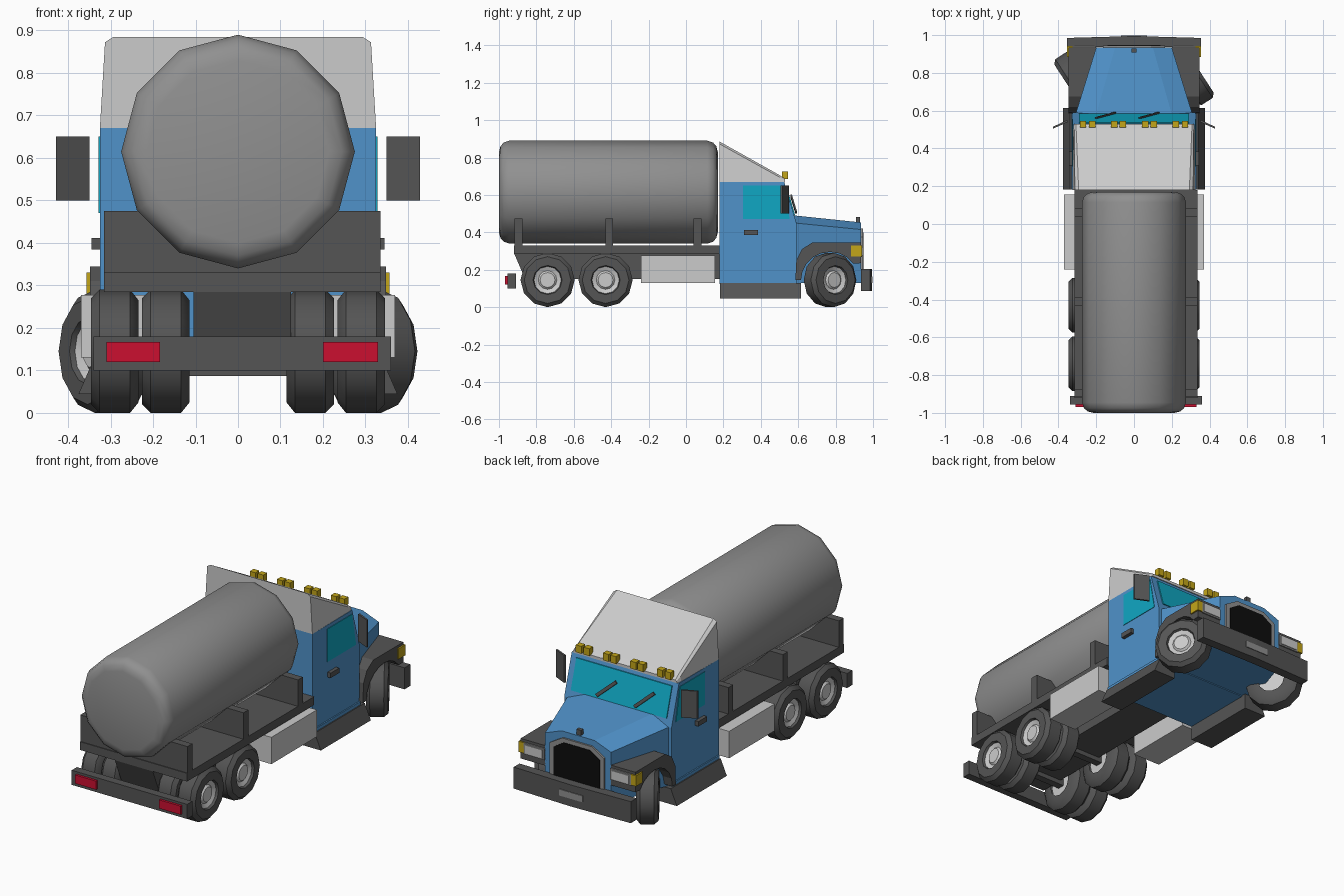
import bpy, bmesh, math
from mathutils import Vector, Matrix

if "Cube" in bpy.data.objects:
    bpy.data.objects.remove(bpy.data.objects["Cube"])


def material(name, r, g, b):
    m = bpy.data.materials.new(name)
    m.diffuse_color = (r, g, b, 1)
    m.use_nodes = True
    m.node_tree.nodes["Principled BSDF"].inputs["Base Color"].default_value = m.diffuse_color
    return m


BLUE = material("blue_paint", 0.08, 0.29, 0.59)
DARK = material("dark_grey", 0.09, 0.09, 0.09)
STEEL = material("steel", 0.28, 0.28, 0.28)
LIGHT = material("light_grey", 0.55, 0.55, 0.55)
GLASS = material("glass", 0.005, 0.39, 0.55)
AMBER = material("amber", 0.55, 0.38, 0.01)
RED = material("red", 0.6, 0.005, 0.03)
BLACK = material("black", 0.004, 0.004, 0.004)


def finish(name, bm, mat, smooth=None):
    bmesh.ops.recalc_face_normals(bm, faces=bm.faces)
    me = bpy.data.meshes.new(name)
    bm.to_mesh(me)
    bm.free()
    me.materials.append(mat)
    ob = bpy.data.objects.new(name, me)
    bpy.context.collection.objects.link(ob)
    if smooth:
        me.polygons.foreach_set("use_smooth", [True] * len(me.polygons))
        me.set_sharp_from_angle(angle=math.radians(smooth))
    return ob


def loft(name, sections, mat):
    """Skin closed 3D sections of equal point count and cap both ends."""
    bm = bmesh.new()
    rings = [[bm.verts.new(p) for p in s] for s in sections]
    n = len(rings[0])
    for a, b in zip(rings, rings[1:]):
        for i in range(n):
            j = (i + 1) % n
            bm.faces.new((a[i], a[j], b[j], b[i]))
    bm.faces.new(rings[0])
    bm.faces.new(rings[-1])
    return finish(name, bm, mat)


def prism_x(name, yz, x0, x1, mat):
    return loft(name, [[(x, y, z) for y, z in yz] for x in (x0, x1)], mat)


def prism_y(name, xz, y0, y1, mat):
    return loft(name, [[(x, y, z) for x, z in xz] for y in (y0, y1)], mat)


def box(name, x, y, z, mat):
    return prism_x(name, [(y[0], z[0]), (y[1], z[0]), (y[1], z[1]), (y[0], z[1])], x[0], x[1], mat)


def mirrored(half):
    """Complete a half outline (x > 0, bottom to top) across x = 0."""
    return half + [(-x, z) for x, z in reversed(half)]


def lathe(name, profile, mat, segments=12, smooth=40):
    """Revolve (axial, radius) points around the x axis."""
    bm = bmesh.new()
    vs = [bm.verts.new((a, 0, r)) for a, r in profile]
    es = [bm.edges.new(e) for e in zip(vs, vs[1:])]
    bmesh.ops.spin(bm, geom=vs + es, cent=(0, 0, 0), axis=(1, 0, 0),
                   angle=math.tau, steps=segments)
    bmesh.ops.remove_doubles(bm, verts=bm.verts, dist=1e-4)
    return finish(name, bm, mat, smooth)


# Tank with rounded ends, lying along y
tank = lathe("tank", [(-0.585, 0), (-0.585, 0.215), (-0.577, 0.245), (-0.56, 0.265), (-0.53, 0.275),
                      (0.53, 0.275), (0.56, 0.265), (0.577, 0.245), (0.585, 0.215), (0.585, 0)],
             STEEL)
tank.matrix_world = Matrix.Translation((0, -0.415, 0.615)) @ Matrix.Rotation(math.pi / 2, 4, 'Z')

# Deck, chassis with sloped tail, and tank cradles
box("deck", (-0.315, 0.335), (-0.92, 0.18), (0.285, 0.33), DARK)
prism_x("chassis", [(-0.92, 0.29), (-0.86, 0.15), (0.2, 0.15), (0.2, 0.29)], -0.105, 0.125, DARK)
for y in (-0.895, -0.41, 0.062):
    box("tank_cradle", (-0.315, 0.335), (y - 0.021, y + 0.021), (0.325, 0.475), DARK)

# Rear bumper and tail lamps
box("rear_bumper", (-0.34, 0.36), (-0.955, -0.91), (0.1, 0.18), DARK)
for x in ((-0.31, -0.183), (0.2, 0.33)):
    box("tail_lamp", x, (-0.968, -0.95), (0.12, 0.167), RED)


# Wheels
def wheel(name, pos, side, half, steer=0):
    h, r = half, 0.145
    m = Matrix.Translation(pos) @ Matrix.Rotation(steer, 4, 'Z') @ Matrix.Scale(side, 4, (1, 0, 0))
    tyre = lathe(name + "_tyre", [(-h, 0.07), (-h, 0.12), (-h + 0.02, r), (h - 0.02, r),
                                  (h, 0.125), (h, 0.078), (h - 0.02, 0.07)], DARK)
    hub = lathe(name + "_hub", [(-h + 0.01, 0), (-h + 0.01, 0.073), (h - 0.012, 0.073),
                                (h - 0.022, 0.05), (h - 0.012, 0.04), (h - 0.012, 0)], LIGHT)
    for ob in (tyre, hub):
        ob.data.transform(m)
        if side < 0:
            ob.data.flip_normals()


for s in (-1, 1):
    for y in (-0.74, -0.43):
        wheel("rear_outer", (s * 0.29, y, 0.145), s, 0.056)
        wheel("rear_inner", (s * 0.17, y, 0.145), s, 0.056)
    wheel("front", (s * 0.308, 0.77, 0.145), s, 0.055, math.radians(33))
for y in (-0.74, -0.43):
    box("axle", (-0.26, 0.26), (y - 0.02, y + 0.02), (0.125, 0.165), DARK)

# Cab body and sloping grey roof
prism_x("cab", [(0.18, 0.125), (0.59, 0.125), (0.59, 0.45), (0.525, 0.67), (0.18, 0.67)],
        -0.325, 0.325, BLUE)
roof = [(0.18, [(0.325, 0.67), (0.313, 0.872), (0.293, 0.885)]),
        (0.5, [(0.322, 0.67), (0.316, 0.695), (0.306, 0.706)]),
        (0.53, [(0.318, 0.67), (0.314, 0.68), (0.306, 0.685)])]
loft("roof", [[(x, y, z) for x, z in mirrored(h)] for y, h in roof], LIGHT)

# Tapered hood
hood = [(0.58, [(0.31, 0.13), (0.31, 0.45), (0.2, 0.49)]),
        (0.935, [(0.2, 0.13), (0.2, 0.415), (0.1, 0.453)])]
loft("hood", [[(x, y, z) for x, z in mirrored(h)] for y, h in hood], BLUE)

# Grille, frame and hood ornament
prism_y("grille_frame", mirrored([(0.165, 0.19), (0.165, 0.375), (0.09, 0.42)]), 0.93, 0.945, STEEL)
prism_y("grille", mirrored([(0.14, 0.19), (0.14, 0.36), (0.08, 0.398)]), 0.93, 0.948, BLACK)
box("hood_ornament", (-0.014, 0.014), (0.908, 0.93), (0.445, 0.483), DARK)

# Windshield and wipers
prism_x("windshield", [(0.57, 0.49), (0.584, 0.49), (0.537, 0.65), (0.52, 0.65)], -0.29, 0.29, GLASS)
for x in (-0.1, 0.13):
    a, b = Vector((x, 0.585, 0.505)), Vector((x - 0.1, 0.558, 0.595))
    o = Vector((0.006, 0, 0.006))
    f = Vector((0, 0.008, 0.002))
    loft("wiper", [[p - o, p + o, p + o + f, p - o + f] for p in (a, b)], DARK)

# Roof marker lights, in four pairs
for x in (-0.27, -0.222, -0.105, -0.06, 0.06, 0.105, 0.222, 0.27):
    box("marker_light", (x - 0.017, x + 0.017), (0.512, 0.545), (0.685, 0.725), AMBER)

# Front bumper and plate
loft("front_bumper", [[(x, y0, 0.087), (x, y1, 0.087), (x, y1, 0.205), (x, y0, 0.205)]
                      for x, y0, y1 in ((-0.355, 0.935, 0.985), (0, 0.94, 0.995), (0.355, 0.935, 0.985))],
     DARK)
box("plate", (-0.07, 0.07), (0.98, 0.998), (0.13, 0.165), STEEL)

# Parts repeated on both sides
arch = [(0.77 + 0.155 * math.cos(t), 0.145 + 0.15 * math.sin(t))
        for t in (math.radians(180 - 18 * i) for i in range(9))]
fender = [(0.585, 0.145), (0.59, 0.25), (0.62, 0.31), (0.675, 0.345), (0.935, 0.345), (0.935, 0.235)]
for s in (-1, 1):
    prism_x("fender", fender + arch[::-1], s * 0.19, s * 0.348, DARK)
    box("headlight", (s * 0.2, s * 0.325), (0.9, 0.942), (0.268, 0.33), STEEL)
    box("headlight_lens", (s * 0.21, s * 0.315), (0.93, 0.946), (0.276, 0.322), LIGHT)
    box("turn_signal", (s * 0.322, s * 0.356), (0.883, 0.942), (0.272, 0.33), AMBER)
    prism_x("side_window", [(0.305, 0.47), (0.555, 0.47), (0.52, 0.65), (0.305, 0.65)],
            s * 0.31, s * 0.328, GLASS)
    box("door_handle", (s * 0.32, s * 0.345), (0.31, 0.385), (0.385, 0.412), DARK)
    loft("mirror", [[(s * 0.35, 0.54, z), (s * 0.428, 0.505, z), (s * 0.428, 0.515, z), (s * 0.355, 0.55, z)]
                    for z in (0.5, 0.65)], DARK)
    prism_y("step_skirt", [(s * 0.24, 0.13), (s * 0.24, 0.045), (s * 0.375, 0.045), (s * 0.338, 0.13)],
            0.182, 0.615, DARK)
    box("sill", (s * 0.3, s * 0.332), (0.182, 0.588), (0.125, 0.148), BLUE)
    box("side_fuel_box", (s * 0.2, s * 0.37), (-0.24, 0.155), (0.13, 0.277), LIGHT)
